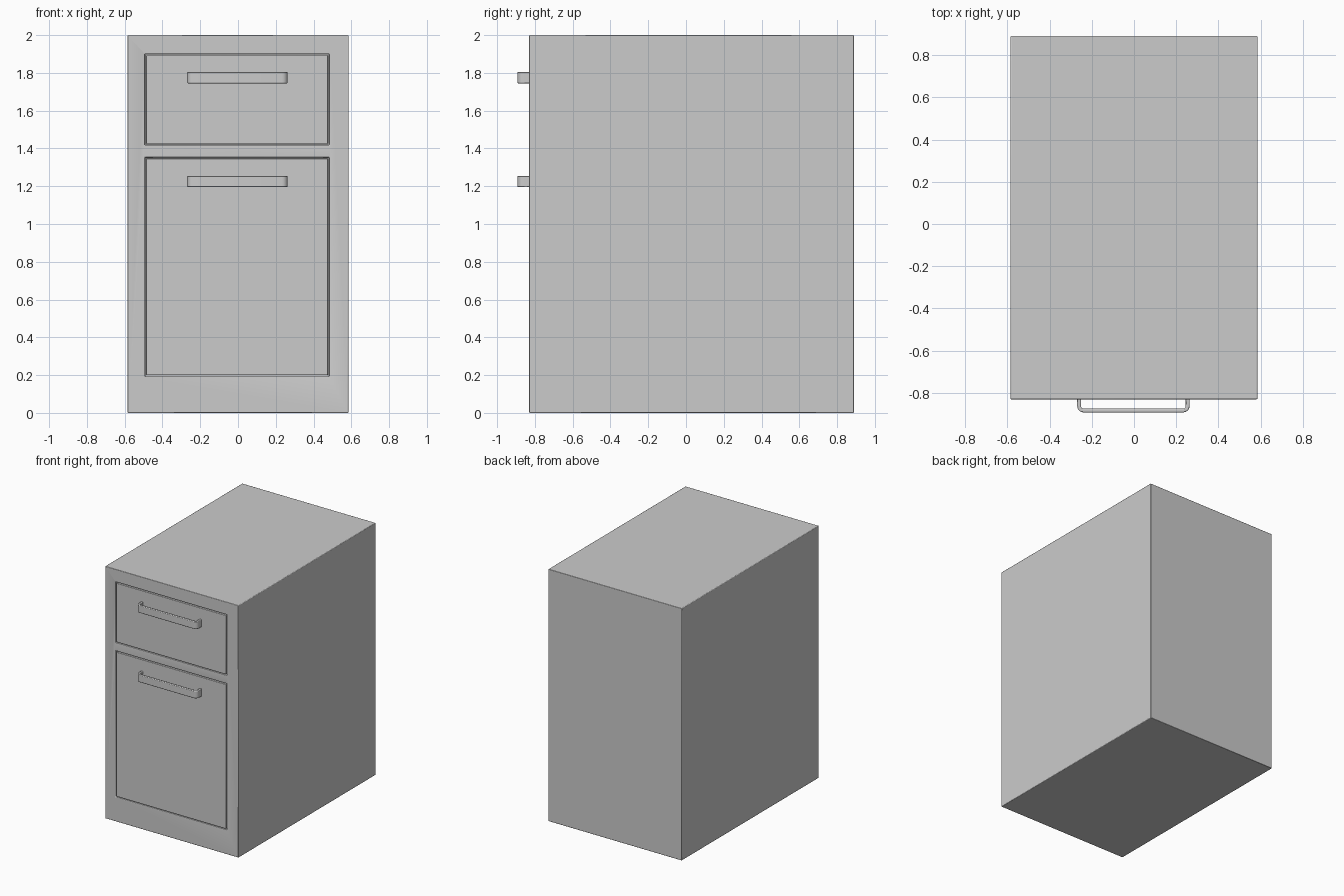
import bpy, bmesh, math

if "Cube" in bpy.data.objects:
    bpy.data.objects.remove(bpy.data.objects["Cube"])

FRONT, BACK, HALF_W = -0.83, 0.89, 0.585


def box(name, x0, x1, y0, y1, z0, z1, bevel=0.0):
    bm = bmesh.new()
    bmesh.ops.create_cube(bm, size=1)
    for v in bm.verts:
        v.co = ((x0 + x1) / 2 + v.co.x * (x1 - x0),
                (y0 + y1) / 2 + v.co.y * (y1 - y0),
                (z0 + z1) / 2 + v.co.z * (z1 - z0))
    return finish(name, bm, bevel)


def finish(name, bm, bevel):
    mesh = bpy.data.meshes.new(name)
    bm.to_mesh(mesh)
    bm.free()
    obj = bpy.data.objects.new(name, mesh)
    bpy.context.collection.objects.link(obj)
    if bevel:
        mod = obj.modifiers.new("soft_edges", 'BEVEL')
        mod.width, mod.segments = bevel, 2
        mod.limit_method, mod.angle_limit = 'ANGLE', math.radians(40)
    bpy.ops.object.select_all(action='DESELECT')
    obj.select_set(True)
    bpy.context.view_layer.objects.active = obj
    bpy.ops.object.shade_smooth_by_angle(angle=math.radians(35))
    return obj


def u_path(inset, radius, steps=6):
    """Half-U outline of the handle with rounded corners, left foot to right foot."""
    hx, y = 0.266 - inset, -0.892 + inset
    left = [(-hx, FRONT + 0.004)]
    for i in range(steps + 1):
        a = math.pi + i / steps * math.pi / 2
        left.append((-hx + radius + radius * math.cos(a), y + radius + radius * math.sin(a)))
    return left + [(-px, py) for px, py in reversed(left)]


def handle(name, z):
    bm = bmesh.new()
    outer, inner = u_path(0, 0.03), u_path(0.018, 0.012)
    ro = [bm.verts.new((x - 0.003, y, z - 0.03)) for x, y in outer]
    ri = [bm.verts.new((x - 0.003, y, z - 0.03)) for x, y in inner]
    faces = [bm.faces.new((ro[i], ro[i + 1], ri[i + 1], ri[i])) for i in range(len(ro) - 1)]
    ext = bmesh.ops.extrude_face_region(bm, geom=faces)
    for v in ext["geom"]:
        if isinstance(v, bmesh.types.BMVert):
            v.co.z += 0.06
    bmesh.ops.recalc_face_normals(bm, faces=bm.faces)
    return finish(name, bm, 0.004)


# Cabinet body
body = box("cabinet_body", -HALF_W, HALF_W, FRONT, BACK, 0, 2)

# Drawer openings, fronts and handles
X0, X1, GAP, DEPTH = -0.493, 0.483, 0.007, 0.03
for label, z0, z1, hz in (("upper", 1.418, 1.9, 1.775), ("lower", 0.193, 1.353, 1.225)):
    cutter = box(label + "_opening_cutter", X0, X1, FRONT - 0.1, FRONT + DEPTH, z0, z1)
    cutter.hide_render = True
    mod = body.modifiers.new(label + "_opening", 'BOOLEAN')
    mod.operation, mod.solver, mod.object = 'DIFFERENCE', 'EXACT', cutter
    bpy.context.view_layer.objects.active = body
    bpy.ops.object.modifier_apply(modifier=mod.name)
    bpy.data.objects.remove(cutter)
    box(label + "_drawer_front", X0 + GAP, X1 - GAP, FRONT - 0.001, FRONT + DEPTH,
        z0 + GAP, z1 - GAP, 0.003)
    handle(label + "_handle", hz)

# Softened cabinet edges
soft = body.modifiers.new("soft_edges", 'BEVEL')
soft.width, soft.segments, soft.limit_method = 0.004, 2, 'ANGLE'
